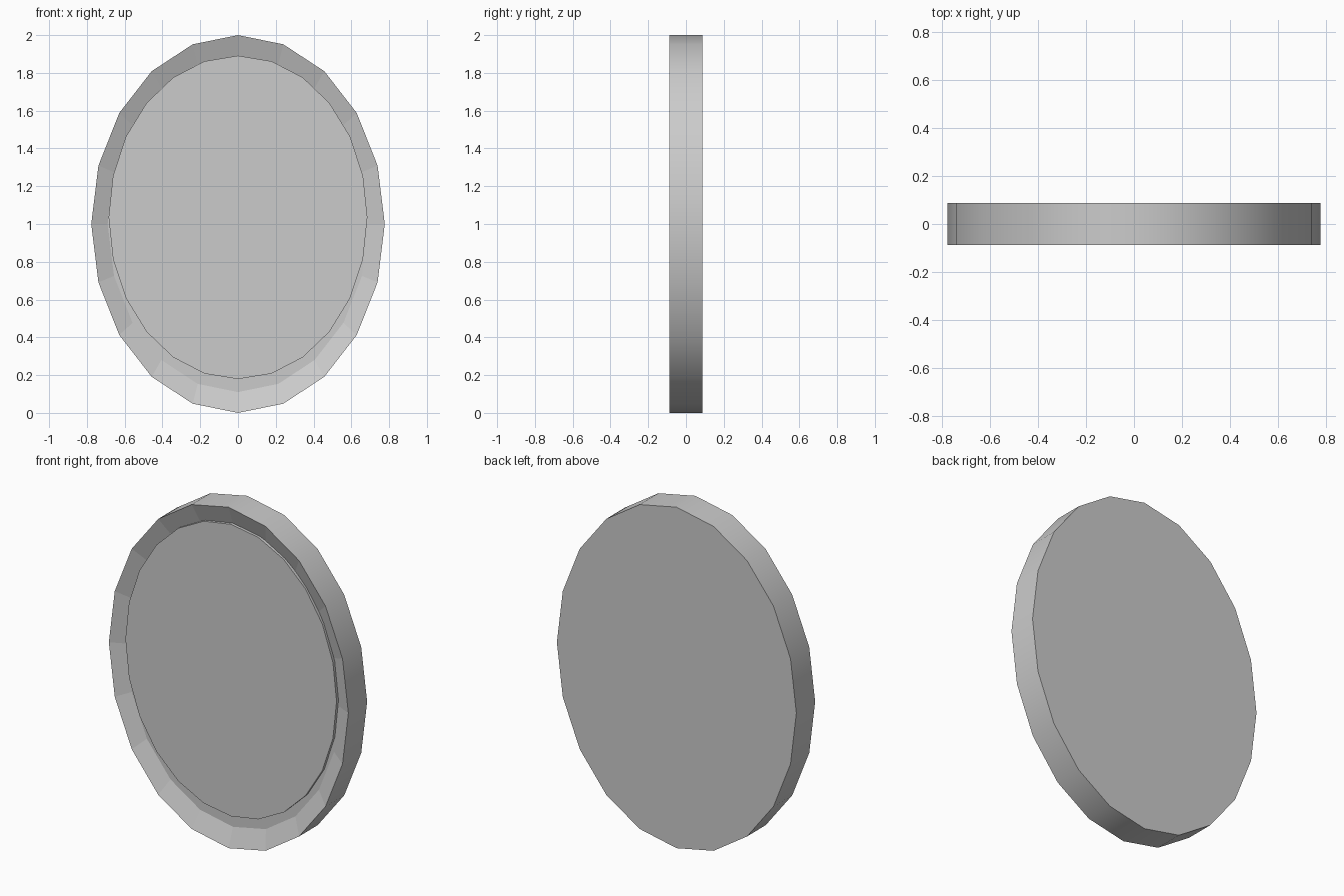
import bpy, bmesh
from math import sin, cos, tau

if "Cube" in bpy.data.objects:
    bpy.data.objects.remove(bpy.data.objects["Cube"])


def elliptic_solid(name, sides, rings):
    """Loft ellipses given as (y, radius x, radius z, centre z), capping both ends."""
    bm = bmesh.new()
    loops = [[bm.verts.new((rx * sin(tau * i / sides), y, cz + rz * cos(tau * i / sides)))
              for i in range(sides)] for y, rx, rz, cz in rings]
    for k, (a, b) in enumerate(zip(loops, loops[1:])):
        for i in range(sides):
            j = (i + 1) % sides
            f = bm.faces.new((a[i], a[j], b[j], b[i]))
            f.smooth = k == 0  # outer wall is smooth, the bevel stays faceted
    bm.faces.new(loops[0])
    bm.faces.new(loops[-1])
    bmesh.ops.recalc_face_normals(bm, faces=bm.faces)
    for e in bm.edges:
        if len(e.link_faces) == 2 and e.calc_face_angle() > 0.6:
            e.smooth = False
    mesh = bpy.data.meshes.new(name)
    bm.to_mesh(mesh)
    bm.free()
    obj = bpy.data.objects.new(name, mesh)
    bpy.context.collection.objects.link(obj)
    return obj


# Oval frame: flat back, straight wall, rim sloping in to a shallow recess
elliptic_solid("mirror_frame", 20, [
    (0.087, 0.777, 1.0, 1.0),
    (-0.087, 0.777, 1.0, 1.0),
    (-0.047, 0.69, 0.89, 1.0),
])

# Thin oval glass standing slightly proud of the recess
elliptic_solid("mirror_glass", 24, [
    (-0.03, 0.685, 0.856, 1.035),
    (-0.065, 0.685, 0.856, 1.035),
])
